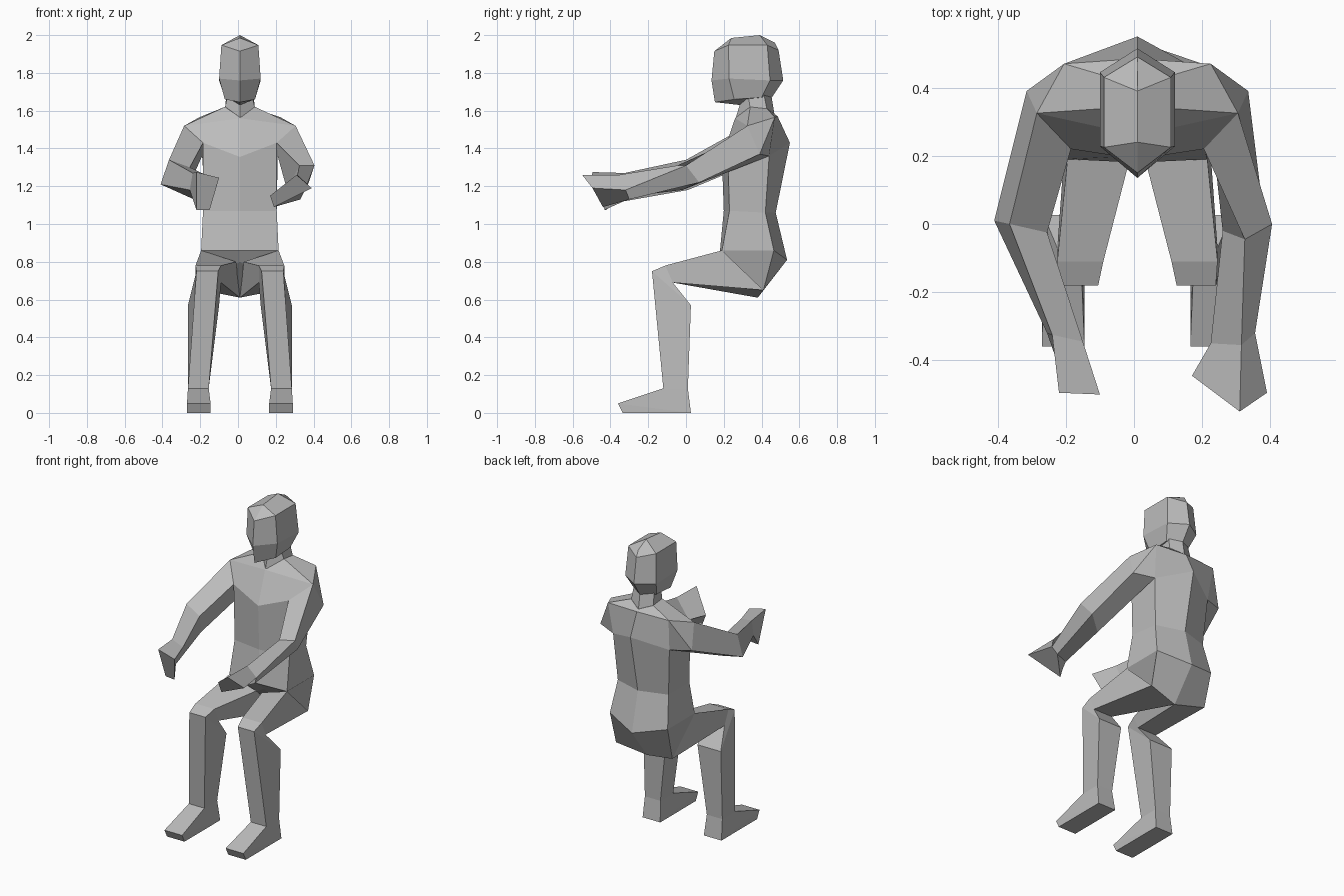
import bpy
import bmesh
from mathutils import Vector

CENTER_X = 0.01

# Remove the default cube
if "Cube" in bpy.data.objects:
    bpy.data.objects.remove(bpy.data.objects["Cube"], do_unlink=True)

# Single matte grey for the whole figure
grey = bpy.data.materials.new("plain_grey")
grey.use_nodes = True
grey.diffuse_color = (0.5, 0.5, 0.5, 1)
grey.node_tree.nodes["Principled BSDF"].inputs["Base Color"].default_value = (0.5, 0.5, 0.5, 1)


def loft(name, rings, mirror=False):
    """Skin a closed, capped, flat shaded tube through matching rings."""
    bm = bmesh.new()
    side = -1 if mirror else 1
    loops = [[bm.verts.new((CENTER_X + side * x, y, z)) for x, y, z in ring] for ring in rings]
    count = len(loops[0])
    for low, high in zip(loops, loops[1:]):
        for i in range(count):
            j = (i + 1) % count
            bm.faces.new((low[i], low[j], high[j], high[i]))
    bm.faces.new(loops[0])
    bm.faces.new(loops[-1])
    bmesh.ops.remove_doubles(bm, verts=bm.verts, dist=0.0005)
    bmesh.ops.recalc_face_normals(bm, faces=bm.faces)
    mesh = bpy.data.meshes.new(name)
    bm.to_mesh(mesh)
    bm.free()
    mesh.materials.append(grey)
    obj = bpy.data.objects.new(name, mesh)
    bpy.context.collection.objects.link(obj)
    return obj


def hexagon(front, front_corner, back_corner, back):
    """Symmetric six sided ring: centre points are (y, z), corners (x, y, z)."""
    def flip(p):
        return (-p[0], p[1], p[2])
    return [(0, *front), front_corner, back_corner, (0, *back),
            flip(back_corner), flip(front_corner)]


def strip(inner, outer, top, bottom):
    """Four sided limb ring spanning inner to outer x; top and bottom are (y, z)."""
    return [(inner, *top), (outer, *top), (outer, *bottom), (inner, *bottom)]


# Shared shoulder landmarks on one side
shoulder_front = (0.295, 0.325, 1.52)
shoulder_back = (0.215, 0.47, 1.565)
shoulder_outer = (0.325, 0.39, 1.37)
armpit_back = (0.2, 0.44, 1.36)
armpit_front = (0.195, 0.22, 1.43)

# Torso from seat to base of the neck
loft("torso", [
    hexagon((0.25, 0.8), (0.1, 0.25, 0.74), (0.2, 0.41, 0.65), (0.38, 0.61)),
    hexagon((0.18, 0.86), (0.205, 0.19, 0.86), (0.205, 0.465, 0.86), (0.535, 0.81)),
    hexagon((0.2, 1.07), (0.195, 0.23, 1.07), (0.18, 0.42, 1.06), (0.475, 1.06)),
    hexagon((0.19, 1.355), armpit_front, armpit_back, (0.55, 1.43)),
    hexagon((0.26, 1.56), shoulder_front, shoulder_back, (0.485, 1.57)),
    hexagon((0.265, 1.565), (0.08, 0.34, 1.62), (0.08, 0.43, 1.61), (0.47, 1.58)),
])

# Neck
loft("neck", [
    hexagon((0.26, 1.55), (0.08, 0.34, 1.61), (0.08, 0.43, 1.6), (0.47, 1.57)),
    hexagon((0.29, 1.65), (0.065, 0.33, 1.68), (0.07, 0.41, 1.7), (0.45, 1.69)),
])

# Head with a ridged crown
loft("head", [
    hexagon((0.285, 1.63), (0.05, 0.32, 1.66), (0.06, 0.4, 1.67), (0.45, 1.67)),
    hexagon((0.153, 1.645), (0.08, 0.255, 1.66), (0.08, 0.4, 1.67), (0.455, 1.67)),
    hexagon((0.135, 1.76), (0.11, 0.228, 1.77), (0.11, 0.445, 1.76), (0.515, 1.76)),
    hexagon((0.15, 1.915), (0.098, 0.225, 1.947), (0.098, 0.43, 1.947), (0.49, 1.92)),
    hexagon((0.24, 1.985), (0, 0.24, 1.985), (0, 0.39, 2.0), (0.47, 1.96)),
])

# Legs: thigh, bent knee, shin and wedge foot
leg_rings = [
    [(0.02, 0.2, 0.8), (0.205, 0.19, 0.86), (0.2, 0.41, 0.65), (0, 0.38, 0.61)],
    strip(0.1, 0.235, (-0.11, 0.78), (-0.07, 0.69)),
    [(0.115, -0.18, 0.75), (0.23, -0.18, 0.75), (0.275, 0.026, 0.57), (0.11, 0.026, 0.57)],
    strip(0.165, 0.275, (-0.12, 0.13), (0.01, 0.13)),
    strip(0.155, 0.28, (-0.36, 0.05), (0.026, 0)),
    strip(0.155, 0.28, (-0.335, 0), (0.026, 0)),
]
for label, mirrored in (("left", False), ("right", True)):
    loft(label + "_leg", leg_rings, mirrored)

# Arms: each ring runs upper outer, lower outer, lower inner, upper inner
shoulder_rings = [
    [shoulder_front, shoulder_back, armpit_back, armpit_front],
    [shoulder_front, shoulder_outer, armpit_back, armpit_front],
]
left_arm = [
    [(0.395, 0, 1.31), (0.365, 0.07, 1.22), (0.25, -0.02, 1.18), (0.315, -0.045, 1.31)],
    [(0.345, -0.32, 1.18), (0.32, -0.3, 1.13), (0.215, -0.35, 1.14), (0.305, -0.355, 1.26)],
    [(0.38, -0.495, 1.19), (0.18, -0.44, 1.09), (0.16, -0.445, 1.15), (0.3, -0.55, 1.26)],
]
right_arm = [
    [(0.375, 0, 1.34), (0.42, 0.01, 1.21), (0.28, 0.01, 1.18), (0.265, -0.025, 1.3)],
    [(0.25, -0.325, 1.27), (0.265, -0.32, 1.18), (0.22, -0.33, 1.12), (0.16, -0.345, 1.25)],
    [(0.23, -0.495, 1.275), (0.23, -0.42, 1.075), (0.16, -0.43, 1.075), (0.11, -0.5, 1.245)],
]
for label, arm, mirrored in (("left", left_arm, False), ("right", right_arm, True)):
    loft(label + "_arm", shoulder_rings + arm[:2], mirrored)
    loft(label + "_hand", arm[1:], mirrored)
